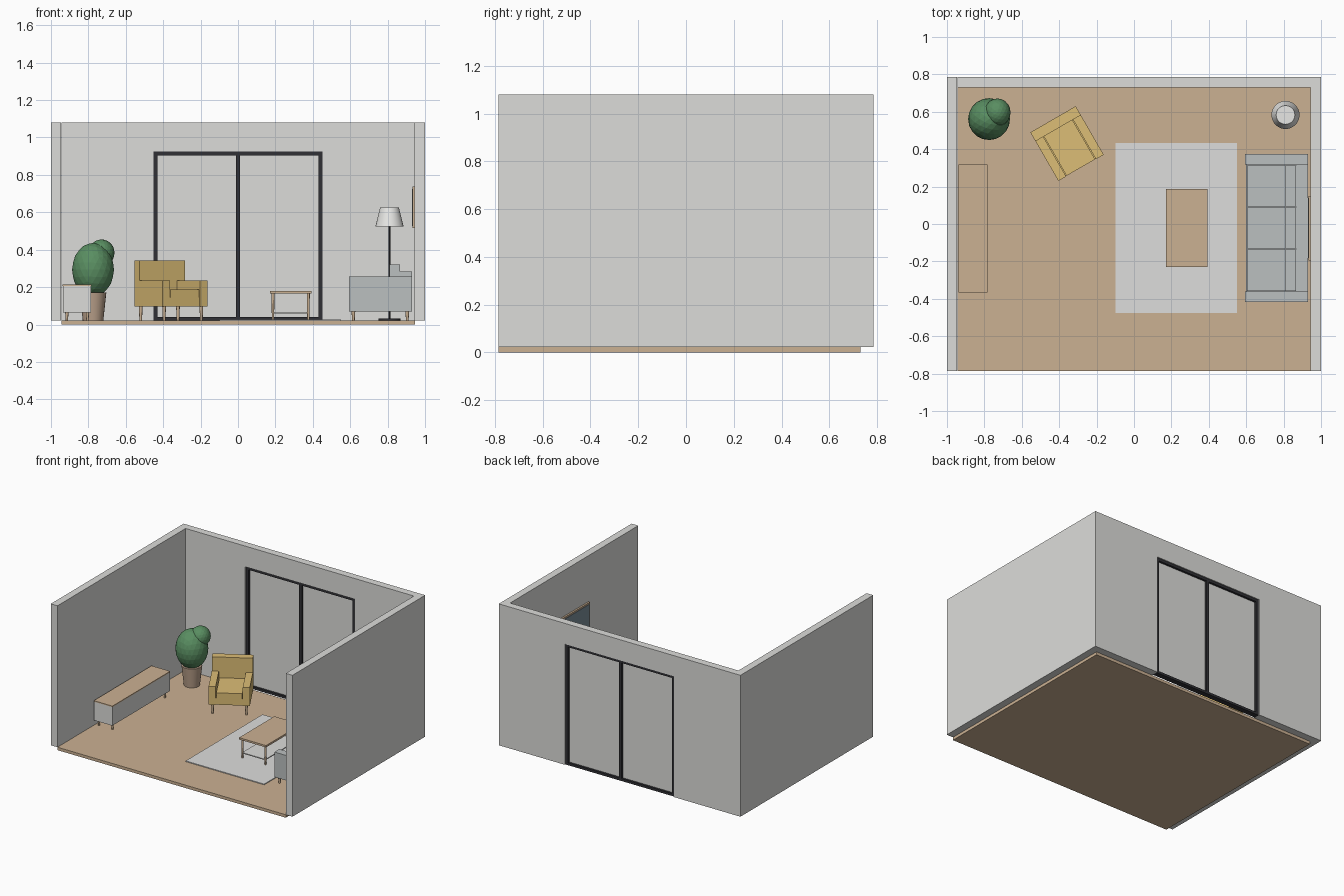
import bpy, bmesh
from math import radians
from mathutils import Matrix, Vector

cube = bpy.data.objects.get("Cube")
if cube:
    bpy.data.objects.remove(cube, do_unlink=True)


def material(name, r, g, b):
    m = bpy.data.materials.new(name)
    m.use_nodes = True
    m.diffuse_color = (r, g, b, 1)
    m.node_tree.nodes["Principled BSDF"].inputs["Base Color"].default_value = (r, g, b, 1)
    return m


PLASTER = material("plaster", .72, .72, .70)
WOOD = material("light wood", .60, .44, .29)
GREY = material("grey fabric", .50, .53, .53)
MUSTARD = material("mustard fabric", .72, .51, .18)
LEAF = material("leaf green", .10, .27, .12)
DARK = material("dark metal", .03, .03, .035)
SLATE = material("slate blue", .20, .27, .32)
SHADE = material("lamp white", .80, .80, .78)
CLAY = material("clay", .50, .36, .26)
RUG = material("rug wool", .73, .73, .72)

FLOOR = .022      # top of the floor slab
WALL_TOP = 1.08
INNER_X, INNER_Y = .945, .73
OUTER_X, OUTER_Y = 1.0, .785


def finish(name, bm, mat, smooth=False):
    mesh = bpy.data.meshes.new(name)
    bmesh.ops.recalc_face_normals(bm, faces=bm.faces)
    bm.to_mesh(mesh)
    bm.free()
    ob = bpy.data.objects.new(name, mesh)
    bpy.context.collection.objects.link(ob)
    mesh.materials.append(mat)
    if smooth:
        bpy.ops.object.select_all(action='DESELECT')
        ob.select_set(True)
        bpy.context.view_layer.objects.active = ob
        bpy.ops.object.shade_smooth_by_angle(angle=radians(35))
    return ob


def box(name, mat, x, y, z):
    """Box from (min, max) pairs."""
    size = [b - a for a, b in (x, y, z)]
    mid = Vector([(a + b) / 2 for a, b in (x, y, z)])
    bm = bmesh.new()
    bmesh.ops.create_cube(bm, size=1, matrix=Matrix.Translation(mid) @ Matrix.Diagonal((*size, 1)))
    return finish(name, bm, mat)


def cone(name, mat, x, y, z, r_low, r_high, sides=32):
    bm = bmesh.new()
    bmesh.ops.create_cone(bm, cap_ends=True, segments=sides, radius1=r_low, radius2=r_high,
                          depth=z[1] - z[0], matrix=Matrix.Translation((x, y, sum(z) / 2)))
    return finish(name, bm, mat, True)


def prism(name, mat, profile, y):
    """Outline in x and z, extruded along y."""
    bm = bmesh.new()
    face = bm.faces.new([bm.verts.new((px, y[0], pz)) for px, pz in profile])
    out = bmesh.ops.extrude_face_region(bm, geom=[face])["geom"]
    bmesh.ops.translate(bm, vec=(0, y[1] - y[0], 0),
                        verts=[v for v in out if isinstance(v, bmesh.types.BMVert)])
    return finish(name, bm, mat)


def legs(name, x, y, top, r_low, r_high):
    """Four round legs at the corners of a rectangle."""
    return [cone(f"{name}_leg_{i}{j}", WOOD, px, py, (FLOOR, top), r_low, r_high, 12)
            for i, px in enumerate(x) for j, py in enumerate(y)]


# Room shell
box("floor", WOOD, (-INNER_X, INNER_X), (-OUTER_Y, INNER_Y), (0, FLOOR))
box("left_wall", PLASTER, (INNER_X, OUTER_X), (-OUTER_Y, OUTER_Y), (FLOOR, WALL_TOP))
box("right_wall", PLASTER, (-OUTER_X, -INNER_X), (-OUTER_Y, OUTER_Y), (FLOOR, WALL_TOP))
DOOR_X, DOOR_TOP = .452, .925
half = [(DOOR_X, DOOR_TOP), (DOOR_X, FLOOR), (INNER_X, FLOOR), (INNER_X, WALL_TOP)]
prism("back_wall", PLASTER, half + [(-x, z) for x, z in reversed(half)], (INNER_Y, OUTER_Y))

# Sliding glass door
FRAME, DEPTH = .022, (.738, .778)
for side, s in (("left", 1), ("right", -1)):
    box(f"door_jamb_{side}", DARK, sorted((s * DOOR_X, s * (DOOR_X - FRAME))), DEPTH, (FLOOR, DOOR_TOP))
    box(f"door_glass_{side}", PLASTER, sorted((s * .01, s * (DOOR_X - FRAME))), (.754, .762),
        (FLOOR + .018, DOOR_TOP - .02))
bar = (-DOOR_X + FRAME, DOOR_X - FRAME)
box("door_head", DARK, bar, DEPTH, (DOOR_TOP - .02, DOOR_TOP))
box("door_sill", DARK, bar, DEPTH, (FLOOR, FLOOR + .018))
box("door_mullion", DARK, (-.011, .011), DEPTH, (FLOOR + .018, DOOR_TOP - .02))

# Rug
box("rug", RUG, (-.10, .55), (-.476, .433), (FLOOR, .028))

# Coffee table
box("table_top", WOOD, (.17, .393), (-.23, .187), (.166, .18))
box("table_shelf", PLASTER, (.185, .378), (-.215, .172), (.06, .067))
legs("table", (.187, .376), (-.213, .17), .166, .006, .008)

# Sideboard
box("sideboard_body", PLASTER, (-.935, -.785), (-.365, .315), (.065, .205))
box("sideboard_top", WOOD, (-.937, -.783), (-.367, .317), (.205, .213))
legs("sideboard", (-.915, -.805), (-.335, .285), .065, .006, .009)

# Sofa
SOFA_Y = (-.417, .374)
ARM = .057
inside = (SOFA_Y[0] + ARM, SOFA_Y[1] - ARM)
box("sofa_base", GREY, (.60, .93), inside, (.07, .14))
box("sofa_back", GREY, (.866, .93), inside, (.14, .283))
box("sofa_arm_left", GREY, (.594, .93), (inside[1], SOFA_Y[1]), (.07, .257))
box("sofa_arm_right", GREY, (.594, .93), (SOFA_Y[0], inside[0]), (.07, .257))
step = (inside[1] - inside[0]) / 3
for i in range(3):
    span = (inside[0] + i * step + .003, inside[0] + (i + 1) * step - .003)
    box(f"sofa_seat_cushion_{i}", GREY, (.604, .866), span, (.14, .195))
    box(f"sofa_back_cushion_{i}", GREY, (.81, .866), span, (.195, .322))
legs("sofa", (.617, .905), (-.39, .347), .07, .007, .010)

# Armchair, built facing the front and then turned
chair = [
    box("armchair_back", MUSTARD, (-.14, .14), (.095, .15), (.097, .342)),
    box("armchair_base", MUSTARD, (-.092, .092), (-.145, .095), (.097, .145)),
    box("armchair_cushion", MUSTARD, (-.088, .088), (-.148, .095), (.145, .187)),
]
for side, s in (("left", 1), ("right", -1)):
    chair.append(box(f"armchair_arm_{side}", MUSTARD, sorted((s * .092, s * .14)),
                     (-.15, .095), (.097, .235)))
chair += legs("armchair", (-.115, .115), (-.125, .125), .097, .007, .010)
turn = Matrix.Translation((-.358, .43, 0)) @ Matrix.Rotation(radians(30), 4, 'Z')
for part in chair:
    part.data.transform(turn)

# Potted plant
cone("plant_pot", CLAY, -.775, .561, (FLOOR, .17), .055, .071, 24)
for name, centre, radii in (("foliage_main", (-.775, .561, .293), (.112, .112, .143)),
                            ("foliage_small", (-.73, .597, .383), (.07, .074, .072))):
    bm = bmesh.new()
    bmesh.ops.create_icosphere(bm, subdivisions=3, radius=1,
                               matrix=Matrix.Translation(centre) @ Matrix.Diagonal((*radii, 1)))
    finish(name, bm, LEAF)

# Floor lamp
LAMP = (.81, .583)
cone("lamp_base", DARK, *LAMP, (FLOOR, .032), .06, .06)
cone("lamp_pole", DARK, *LAMP, (.032, .53), .005, .005, 12)
cone("lamp_shade", SHADE, *LAMP, (.525, .626), .075, .05)

# Framed picture on the left wall
box("picture_frame", WOOD, (.932, INNER_X), (-.195, .15), (.515, .737))
box("picture_canvas", SLATE, (.929, .933), (-.183, .138), (.527, .725))
